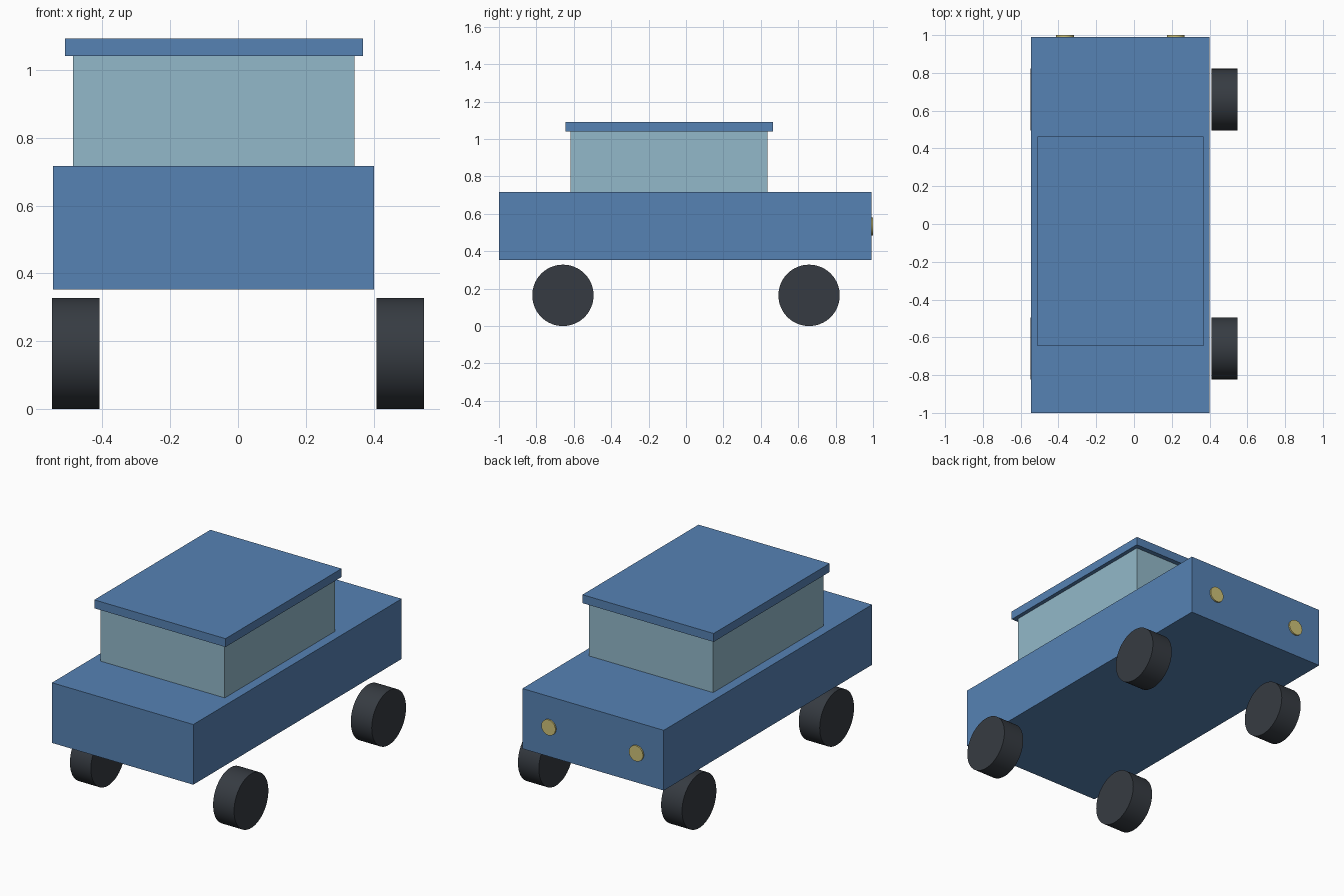
import bpy, math

if "Cube" in bpy.data.objects:
    bpy.data.objects.remove(bpy.data.objects["Cube"])


def material(name, rgb):
    m = bpy.data.materials.new(name)
    m.diffuse_color = (*rgb, 1)
    m.use_nodes = True
    m.node_tree.nodes["Principled BSDF"].inputs["Base Color"].default_value = m.diffuse_color
    return m


BLUE = material("body blue", (0.093, 0.223, 0.456))
GLASS = material("window pale blue", (0.29, 0.485, 0.585))
RUBBER = material("tyre dark grey", (0.037, 0.044, 0.054))
LAMP = material("lamp yellow", (0.62, 0.54, 0.19))


def box(name, x, y, z, mat):
    """Box from (min, max) ranges."""
    lo_hi = (x, y, z)
    bpy.ops.mesh.primitive_cube_add(size=1, location=[(a + b) / 2 for a, b in lo_hi])
    o = bpy.context.object
    o.name = name
    o.scale = [b - a for a, b in lo_hi]
    bpy.ops.object.transform_apply(location=False, rotation=False, scale=True)
    o.data.materials.append(mat)


def disc(name, radius, depth, loc, rot, mat):
    """Smooth cylinder with flat caps."""
    bpy.ops.mesh.primitive_cylinder_add(vertices=64, radius=radius, depth=depth,
                                        location=loc, rotation=rot)
    o = bpy.context.object
    o.name = name
    bpy.ops.object.shade_smooth_by_angle(angle=math.radians(30))
    o.data.materials.append(mat)


# Bodywork, sitting slightly off-centre over the wheels
box("body", (-0.545, 0.401), (-1.0, 0.991), (0.353, 0.717), BLUE)
box("cabin", (-0.486, 0.344), (-0.618, 0.435), (0.717, 1.041), GLASS)
box("roof", (-0.51, 0.368), (-0.645, 0.464), (1.041, 1.092), BLUE)

# Wheels
for sx, side in ((-1, "left"), (1, "right")):
    for sy, end in ((-1, "front"), (1, "back")):
        disc(f"wheel_{end}_{side}", 0.164, 0.14, (sx * 0.479, sy * 0.658, 0.164),
             (0, math.pi / 2, 0), RUBBER)

# Lamps on the +y end, mirrored about the body centre line
for sx, side in ((-1, "left"), (1, "right")):
    disc(f"lamp_{side}", 0.047, 0.018, (-0.072 + sx * 0.293, 0.991, 0.532),
         (math.pi / 2, 0, 0), LAMP)
